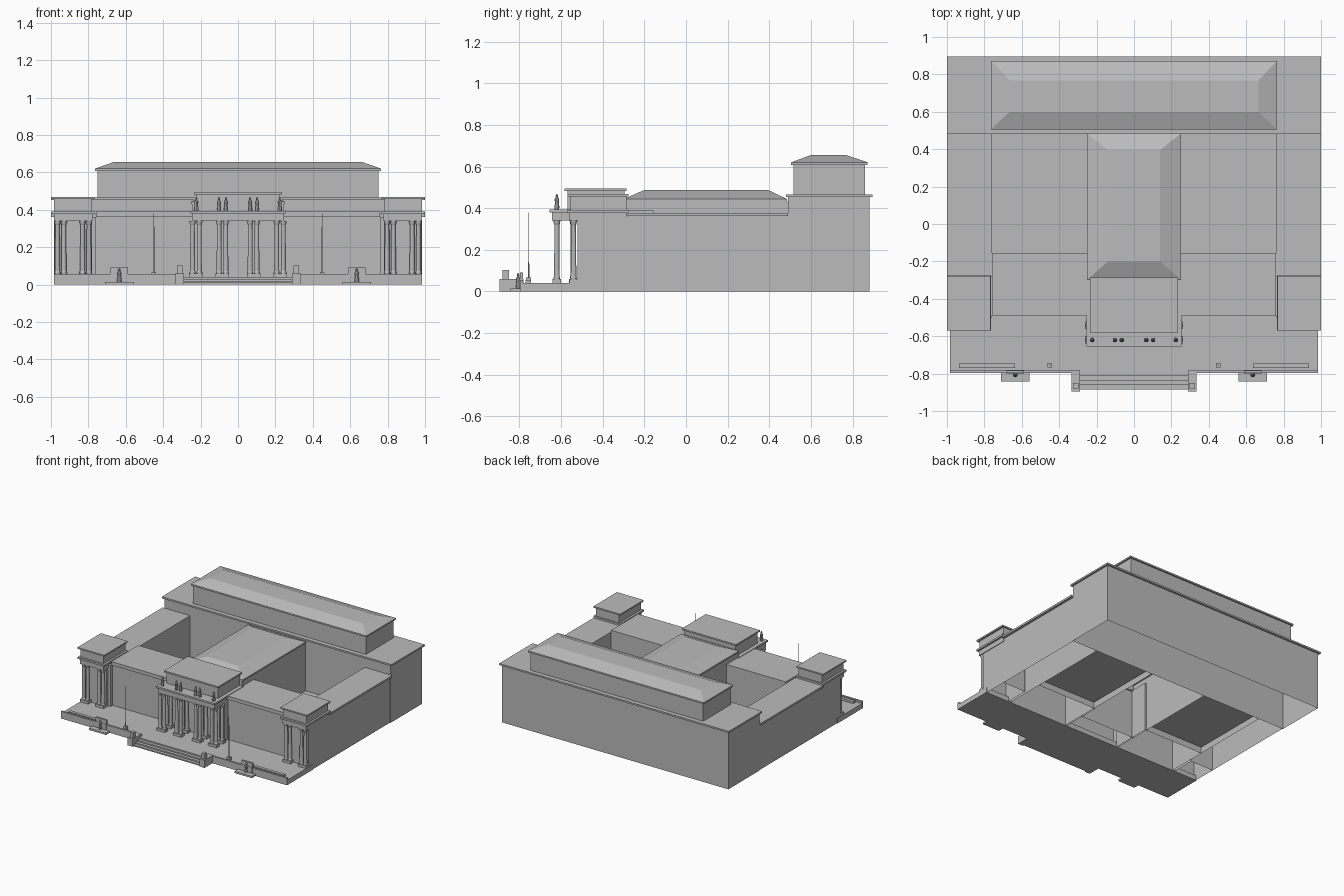
import bpy, bmesh, math

cube = bpy.data.objects.get("Cube")
if cube:
    bpy.data.objects.remove(cube)

stone = bpy.data.materials.new("grey stone")
stone.use_nodes = True
stone.diffuse_color = (0.5, 0.5, 0.5, 1)
stone.node_tree.nodes["Principled BSDF"].inputs["Base Color"].default_value = (0.5, 0.5, 0.5, 1)


def finish(name, bm):
    bmesh.ops.recalc_face_normals(bm, faces=bm.faces)
    mesh = bpy.data.meshes.new(name)
    bm.to_mesh(mesh)
    bm.free()
    mesh.materials.append(stone)
    obj = bpy.data.objects.new(name, mesh)
    bpy.context.collection.objects.link(obj)
    return obj


def frustum(name, low, high, z0, z1, bottom=True):
    """Block between two rectangles given as (x0, x1, y0, y1)."""
    bm = bmesh.new()
    rings = []
    for (x0, x1, y0, y1), z in ((low, z0), (high, z1)):
        rings.append([bm.verts.new((x, y, z)) for x, y in ((x0, y0), (x1, y0), (x1, y1), (x0, y1))])
    for i in range(4):
        j = (i + 1) % 4
        bm.faces.new((rings[0][i], rings[0][j], rings[1][j], rings[1][i]))
    bm.faces.new(rings[1])
    if bottom:
        bm.faces.new(rings[0][::-1])
    return finish(name, bm)


def box(name, x0, x1, y0, y1, z0, z1, bottom=True):
    return frustum(name, (x0, x1, y0, y1), (x0, x1, y0, y1), z0, z1, bottom)


def pair(name, x0, x1, *rest, **kw):
    box("left_" + name, x0, x1, *rest, **kw)
    box("right_" + name, -x1, -x0, *rest, **kw)


def lathe(name, x, y, profile, sides):
    bm = bmesh.new()
    rings = []
    for r, z in profile:
        rings.append([bm.verts.new((x + r * math.cos(a), y + r * math.sin(a), z))
                      for a in (2 * math.pi * k / sides for k in range(sides))])
    for a, b in zip(rings, rings[1:]):
        for i in range(sides):
            j = (i + 1) % sides
            bm.faces.new((a[i], a[j], b[j], b[i]))
    bm.faces.new(rings[0][::-1])
    bm.faces.new(rings[-1])
    return finish(name, bm)


def column(name, x, y):
    box(name + "_plinth", x - .018, x + .018, y - .02, y + .02, .04, .06)
    lathe(name, x, y, ((.016, .06), (.016, .067), (.0135, .072), (.0115, .318),
                       (.015, .328), (.017, .34)), 12)


def figure(name, x, y, z, h):
    lathe(name, x, y, ((.011, z), (.012, z + h * .2), (.009, z + h * .4), (.011, z + h * .65),
                       (.005, z + h * .8), (.006, z + h * .9), (.002, z + h)), 8)


# Rear block with attic and hipped roof
box("rear_block", -.985, .985, .49, .88, 0, .453, bottom=False)
box("rear_cornice", -1, 1, .48, .895, .453, .466)
box("rear_attic", -.752, .752, .515, .86, .466, .608)
box("rear_attic_cornice", -.765, .765, .505, .872, .608, .62)
frustum("rear_roof", (-.765, .765, .505, .872), (-.665, .665, .6, .768), .62, .655)

# Wings around the two courts
pair("side_wing", .76, .98, -.5, .49, 0, .362, bottom=False)
pair("side_wing_cornice", .76, 1, -.28, .49, .362, .377)
pair("front_wing", .235, .76, -.475, -.155, 0, .362, bottom=False)
pair("front_wing_cornice", .235, .76, -.49, -.155, .362, .39)
pair("court_floor", .245, .76, -.155, .49, .05, .055)

# Central hall
box("hall", -.245, .245, -.3, .49, 0, .432, bottom=False)
box("hall_cornice", -.252, .252, -.3, .485, .432, .444)
frustum("hall_roof", (-.252, .252, -.3, .485), (-.14, .14, -.2, .395), .444, .487)

# Entrance portico
box("portico_wall", -.245, .245, -.52, -.3, 0, .34, bottom=False)
box("portico_entablature", -.245, .245, -.643, -.3, .34, .38)
box("portico_cornice", -.255, .255, -.655, -.29, .38, .394)
box("portico_attic", -.225, .225, -.57, -.295, .394, .482)
box("portico_attic_cornice", -.236, .236, -.583, -.285, .482, .494)
for i, cx in enumerate((-.225, -.083, .083, .225)):
    for j, dx in enumerate((-.018, .018)):
        column(f"portico_column_{i}_{j}", cx + dx, -.62)
        column(f"portico_rear_column_{i}_{j}", cx + dx, -.542)
for i, x in enumerate((-.223, -.102, -.065, .065, .102, .223)):
    figure(f"roof_statue_{i}", x, -.62, .394, .074)

# Corner pavilions
pair("pavilion_wall", .78, .98, -.52, -.29, 0, .34, bottom=False)
pair("pavilion_entablature", .778, .985, -.56, -.285, .34, .378)
pair("pavilion_cornice", .765, 1, -.57, -.275, .378, .392)
pair("pavilion_attic", .782, .984, -.555, -.285, .392, .457)
pair("pavilion_attic_cornice", .767, 1, -.569, -.277, .457, .468)
for side, s in (("left", 1), ("right", -1)):
    for i, x in enumerate((.797, .831, .931, .965)):
        column(f"{side}_pavilion_column_{i}", s * x, -.54)

# Terrace and its front parapet
box("terrace", -.985, .985, -.79, -.475, 0, .04)
pair("terrace_parapet", .29, .985, -.797, -.782, 0, .056)
pair("planter", .635, .935, -.77, -.745, .04, .056)

# Entrance steps and cheek walls
STEPS = 4
for i in range(STEPS):
    box(f"step_{i}", -.29, .29, -.885 + i * .024, -.79, i * .01, (i + 1) * .01)
pair("stair_cheek", .29, .335, -.895, -.785, 0, .06)
pair("stair_pedestal", .297, .325, -.88, -.85, .06, .102)

# Wall fountains and flagpoles
pair("fountain_basin", .56, .71, -.842, -.79, 0, .014)
pair("fountain_back", .588, .683, -.8, -.78, .014, .06)
pair("fountain_crest", .588, .683, -.797, -.783, .06, .092)
pair("flagpole_base", .438, .462, -.767, -.743, .04, .066)
for side, s in (("left", 1), ("right", -1)):
    figure(side + "_fountain_figure", s * .635, -.806, .014, .074)
    lathe(side + "_flagpole", s * .45, -.755, ((.003, .066), (.002, .38)), 6)
